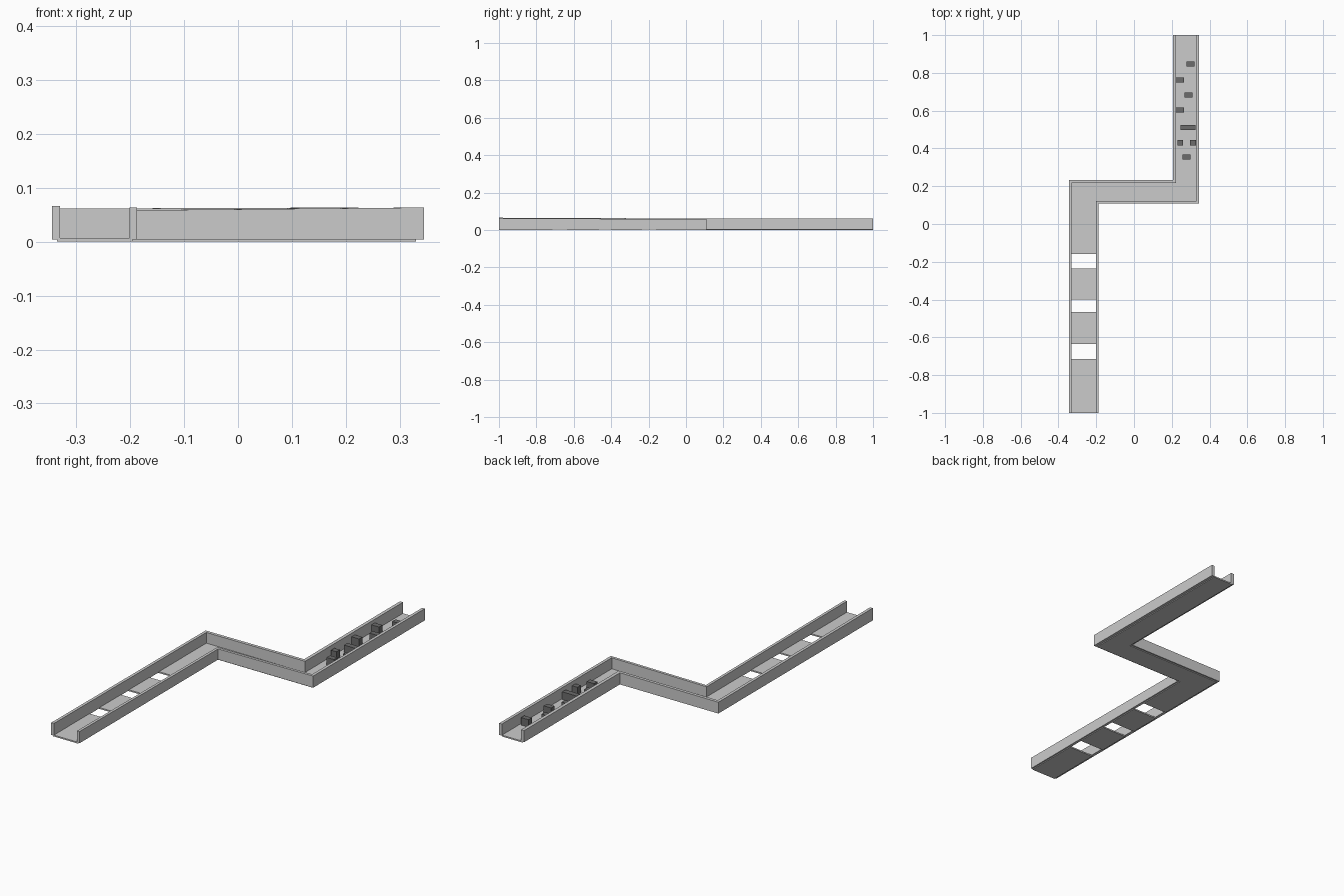
import bpy, bmesh

if "Cube" in bpy.data.objects:
    bpy.data.objects.remove(bpy.data.objects["Cube"])


def finish(name, bm):
    bmesh.ops.recalc_face_normals(bm, faces=bm.faces)
    mesh = bpy.data.meshes.new(name)
    bm.to_mesh(mesh)
    bm.free()
    obj = bpy.data.objects.new(name, mesh)
    bpy.context.collection.objects.link(obj)
    return obj


def slab(name, outline, z0, z1):
    """Extrude a plan outline between two heights."""
    bm = bmesh.new()
    low = [bm.verts.new((x, y, z0)) for x, y in outline]
    high = [bm.verts.new((x, y, z1)) for x, y in outline]
    bm.faces.new(low)
    bm.faces.new(high)
    n = len(outline)
    for i in range(n):
        j = (i + 1) % n
        bm.faces.new((low[i], low[j], high[j], high[i]))
    return finish(name, bm)


def rect(x0, x1, y0, y1):
    return [(x0, y0), (x1, y0), (x1, y1), (x0, y1)]


def wall(name, side_a, side_b, tops, base=0.004):
    """Mitred wall following a bent path, with a gently sloping top."""
    bm = bmesh.new()
    rings = []
    for (ax, ay), (bx, by), top in zip(side_a, side_b, tops):
        rings.append([bm.verts.new(p) for p in
                      ((ax, ay, base), (bx, by, base), (bx, by, top), (ax, ay, top))])
    for r, s in zip(rings, rings[1:]):
        for i in range(4):
            j = (i + 1) % 4
            bm.faces.new((r[i], r[j], s[j], s[i]))
    bm.faces.new(rings[0])
    bm.faces.new(rings[-1])
    return finish(name, bm)


# Floor: three separate panels with gaps between, then the long bent run
FLOOR = 0.007
for i, (y0, y1) in enumerate([(-1, -0.715), (-0.635, -0.465), (-0.40, -0.235)]):
    slab(f"floor_panel_{i + 1}", rect(-0.335, -0.195, y0, y1), 0, FLOOR)
slab("floor_bent_run", [(-0.335, -0.16), (-0.195, -0.16), (-0.195, 0.114), (0.33, 0.114),
                        (0.33, 1), (0.215, 1), (0.215, 0.226), (-0.335, 0.226)], 0, FLOOR)

# Side walls
wall("left_wall",
     [(-0.345, -1), (-0.345, 0.234), (0.206, 0.234), (0.206, 1)],
     [(-0.33, -1), (-0.33, 0.218), (0.223, 0.218), (0.223, 1)],
     [0.066, 0.061, 0.063, 0.063])
wall("right_wall",
     [(-0.201, -1), (-0.201, 0.122), (0.33, 0.122), (0.33, 1)],
     [(-0.187, -1), (-0.187, 0.108), (0.345, 0.108), (0.345, 1)],
     [0.063, 0.058, 0.063, 0.063])

# Dark obstacle blocks: centre x, centre y, width
dark = bpy.data.materials.new("dark_grey")
dark.diffuse_color = (0.15, 0.15, 0.15, 1)
dark.use_nodes = True
dark.node_tree.nodes["Principled BSDF"].inputs["Base Color"].default_value = dark.diffuse_color
blocks = [(0.278, 0.354, 0.042), (0.244, 0.43, 0.03), (0.312, 0.43, 0.03),
          (0.286, 0.51, 0.08), (0.244, 0.603, 0.042), (0.288, 0.683, 0.042),
          (0.244, 0.762, 0.042), (0.30, 0.847, 0.042)]
for i, (x, y, w) in enumerate(blocks):
    b = slab(f"obstacle_block_{i + 1}",
             rect(x - w / 2, x + w / 2, y - 0.0135, y + 0.0135), FLOOR - 0.001, 0.045)
    b.data.materials.append(dark)
